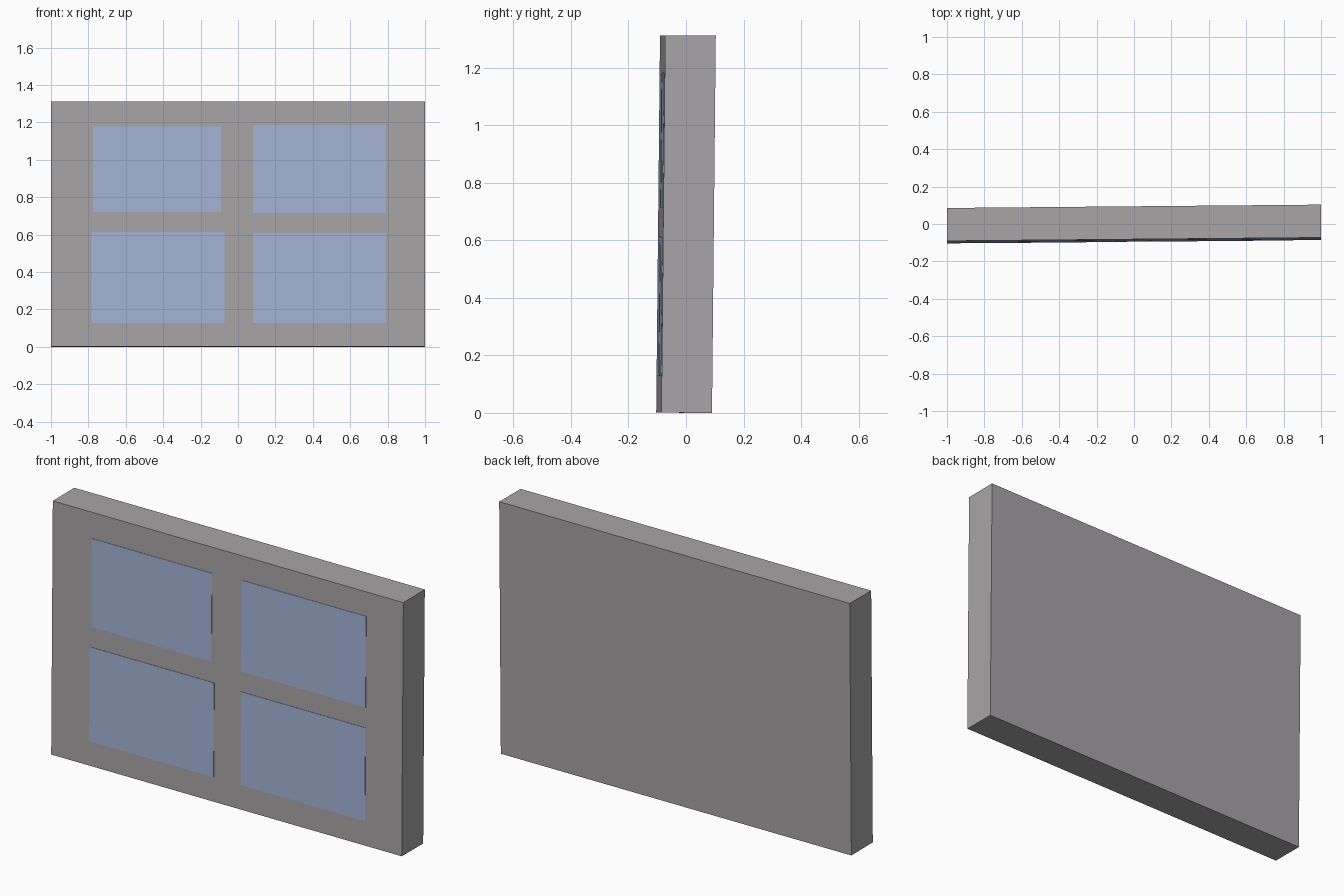
import bpy, bmesh
from mathutils import Vector

if "Cube" in bpy.data.objects:
    bpy.data.objects.remove(bpy.data.objects["Cube"])

W, T, H = 2.0, 0.176, 1.313


def material(name, color):
    m = bpy.data.materials.new(name)
    m.diffuse_color = (*color, 1)
    m.use_nodes = True
    m.node_tree.nodes["Principled BSDF"].inputs["Base Color"].default_value = m.diffuse_color
    return m


grey = material("frame grey", (0.39, 0.375, 0.385))
blue = material("glass blue", (0.37, 0.45, 0.67))


def lean(v):
    # the whole slab is very slightly turned and tilted
    return Vector((v.x, v.y + 0.009 * v.x + 0.01 * (v.z - H / 2),
                   v.z - 0.01 * (v.y - T / 2) * (1 - 2 * v.z / H) * 0.5))


def box(name, lo, hi, mat):
    lo, hi = Vector(lo), Vector(hi)
    bm = bmesh.new()
    bmesh.ops.create_cube(bm, size=1)
    for v in bm.verts:
        p = Vector([(a + b) / 2 + c * (b - a) for a, b, c in zip(lo, hi, v.co)])
        v.co = lean(p)
    me = bpy.data.meshes.new(name)
    bm.to_mesh(me)
    bm.free()
    me.materials.append(mat)
    ob = bpy.data.objects.new(name, me)
    bpy.context.collection.objects.link(ob)
    return ob


# solid slab
box("window_frame", (-W / 2, -T / 2, 0), (W / 2, T / 2, H), grey)

# four thin glass panes on the front: x0, x1, z0, z1
panes = {
    "pane_upper_left": (-0.775, -0.09, 0.72, 1.178),
    "pane_upper_right": (0.08, 0.79, 0.715, 1.187),
    "pane_lower_left": (-0.783, -0.073, 0.127, 0.615),
    "pane_lower_right": (0.08, 0.79, 0.127, 0.61),
}
for name, (x0, x1, z0, z1) in panes.items():
    box(name, (x0, -T / 2 - 0.002, z0), (x1, -T / 2 + 0.002, z1), blue)
